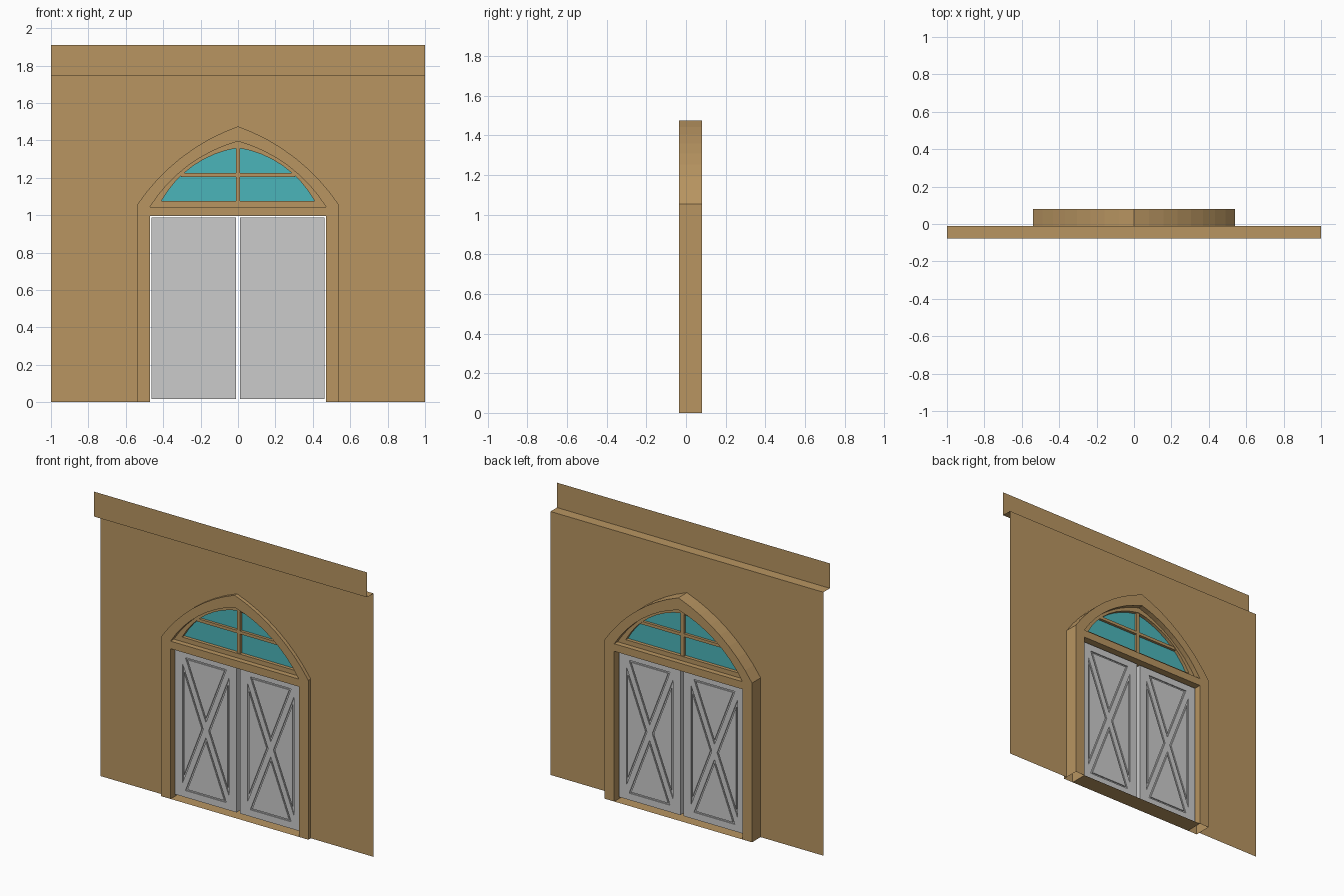
import bpy, bmesh, math
from mathutils import Vector

if "Cube" in bpy.data.objects:
    bpy.data.objects.remove(bpy.data.objects["Cube"])


def material(name, color):
    m = bpy.data.materials.new(name)
    m.diffuse_color = color
    m.use_nodes = True
    m.node_tree.nodes["Principled BSDF"].inputs["Base Color"].default_value = m.diffuse_color
    return m


TAN = material("tan_plaster", (0.48, 0.30, 0.12, 1))
TEAL = material("teal_glass", (0.07, 0.46, 0.49, 1))


def finish(name, bm, mat=None):
    me = bpy.data.meshes.new(name)
    bm.to_mesh(me)
    bm.free()
    ob = bpy.data.objects.new(name, me)
    bpy.context.collection.objects.link(ob)
    if mat:
        me.materials.append(mat)
    return ob


def panel(name, loops, y0, y1=None, mat=None, open_base=False):
    """Fill x/z outlines (first outer, then holes); extrude from y0 to y1."""
    bm = bmesh.new()
    edges = []
    for loop in loops:
        vs = [bm.verts.new((x, y0, z)) for x, z in loop]
        edges += [bm.edges.new((a, b)) for a, b in zip(vs, vs[1:] + vs[:1])]
    bmesh.ops.triangle_fill(bm, use_beauty=True, edges=edges, normal=(0, -1, 0))
    if y1 is not None:
        ext = bmesh.ops.extrude_face_region(bm, geom=bm.faces[:], use_keep_orig=True)
        moved = [g for g in ext["geom"] if isinstance(g, bmesh.types.BMVert)]
        bmesh.ops.translate(bm, verts=moved, vec=(0, y1 - y0, 0))
    bmesh.ops.recalc_face_normals(bm, faces=bm.faces[:])
    if open_base:
        low = [f for f in bm.faces if all(abs(v.co.z) < 1e-5 for v in f.verts)]
        bmesh.ops.delete(bm, geom=low, context='FACES')
    return finish(name, bm, mat)


def rect(x0, x1, z0, z1):
    return [(x0, z0), (x1, z0), (x1, z1), (x0, z1)]


def arch(half, spring, apex, bulge, n=8):
    """Pointed arch from left spring to right spring, two bulged arcs."""
    a, b = Vector((-half, spring)), Vector((0, apex))
    chord = b - a
    up = Vector((-chord.y, chord.x)).normalized()
    ang = 2 * math.atan(2 * bulge / chord.length)
    rad = chord.length / 2 / math.sin(ang)
    left = []
    for i in range(n + 1):
        t = -ang + 2 * ang * i / n
        p = (a + b) / 2 + chord.normalized() * rad * math.sin(t) + up * rad * (math.cos(t) - math.cos(ang))
        left.append((p.x, p.y))
    return left + [(-x, z) for x, z in left[-2::-1]]


# Wall with the arched doorway cut out of its base
outer = arch(0.54, 1.055, 1.475, 0.055)
window = arch(0.47, 1.045, 1.395, 0.055)
glass = arch(0.41, 1.075, 1.36, 0.058)
panel("wall", [[(-1, 0), (-0.54, 0)] + outer + [(0.54, 0), (1, 0), (1, 1.745), (-1, 1.745)]],
      -0.01, mat=TAN)

# Overhanging top band with its ledge
bm = bmesh.new()
rows = [[bm.verts.new((x, y, z)) for x in (-1, 1)]
        for y, z in ((-0.01, 1.745), (-0.078, 1.745), (-0.078, 1.91))]
for a, b in zip(rows, rows[1:]):
    bm.faces.new((a[0], a[1], b[1], b[0]))
finish("top_band", bm, TAN)

# Arched door surround with transom and hollow jamb bases
panel("door_surround",
      [[(-0.54, 0)] + outer + [(0.54, 0), (0.47, 0), (0.47, 0.995), (-0.47, 0.995), (-0.47, 0)], window],
      -0.035, 0.08, TAN, open_base=True)

# Threshold
bm = bmesh.new()
bm.faces.new([bm.verts.new((x, y, 0)) for x, y in
              ((-0.47, -0.035), (0.47, -0.035), (0.47, 0.08), (-0.47, 0.08))])
finish("threshold", bm, TAN)

# Fanlight frame, glazing bars and glass
panel("fanlight_frame", [window, glass], 0.0, 0.045, TAN)
panel("upright_glazing_bar", [rect(-0.012, 0.012, 1.07, 1.365)], 0.005, 0.04, TAN)
panel("cross_glazing_bar", [rect(-0.305, 0.305, 1.205, 1.225)], 0.005, 0.04, TAN)
panel("fanlight_glass", [glass], 0.0225, mat=TEAL)


def inset(tri, d):
    """Shrink a triangle by d on every side."""
    p = [Vector(t) for t in tri]
    s = [(p[1] - p[2]).length, (p[2] - p[0]).length, (p[0] - p[1]).length]
    c = (p[0] * s[0] + p[1] * s[1] + p[2] * s[2]) / sum(s)
    area = abs((p[1] - p[0]).cross(p[2] - p[0])) / 2
    k = 1 - d / (2 * area / sum(s))
    return [tuple(c + (q - c) * k) for q in p]


# Doors with triangular grooves around a cross brace, on both faces
W, H, GAP, SLOPE = 0.17, 0.44, 0.05, 2.6
side = [(GAP / SLOPE, 0), (W, SLOPE * W - GAP), (W, GAP - SLOPE * W)]
top = [(0, GAP), ((H - GAP) / SLOPE, H), ((GAP - H) / SLOPE, H)]
triangles = [side, [(-x, z) for x, z in side], top, [(x, -z) for x, z in top]]
Y0, Y1, DEPTH = 0.003, 0.042, 0.007
for label, cx in (("left", -0.2375), ("right", 0.2375)):
    door = panel(label + "_door", [rect(cx - 0.2255, cx + 0.2255, 0.018, 0.988)], Y0, Y1)
    cutters = []
    for tri in triangles:
        ring = [[(cx + x, 0.503 + z) for x, z in t] for t in (tri, inset(tri, 0.01))]
        for ya, yb in ((Y0 - 0.02, Y0 + DEPTH), (Y1 - DEPTH, Y1 + 0.02)):
            cut = panel("groove_cutter", ring, ya, yb)
            cut.hide_render = True
            cutters.append(cut)
            mod = door.modifiers.new("groove", 'BOOLEAN')
            mod.operation, mod.solver, mod.object = 'DIFFERENCE', 'EXACT', cut
    # Apply the grooves and clear the cutters
    dg = bpy.context.evaluated_depsgraph_get()
    mesh = bpy.data.meshes.new_from_object(door.evaluated_get(dg))
    door.modifiers.clear()
    door.data = mesh
    for cut in cutters:
        bpy.data.objects.remove(cut)
